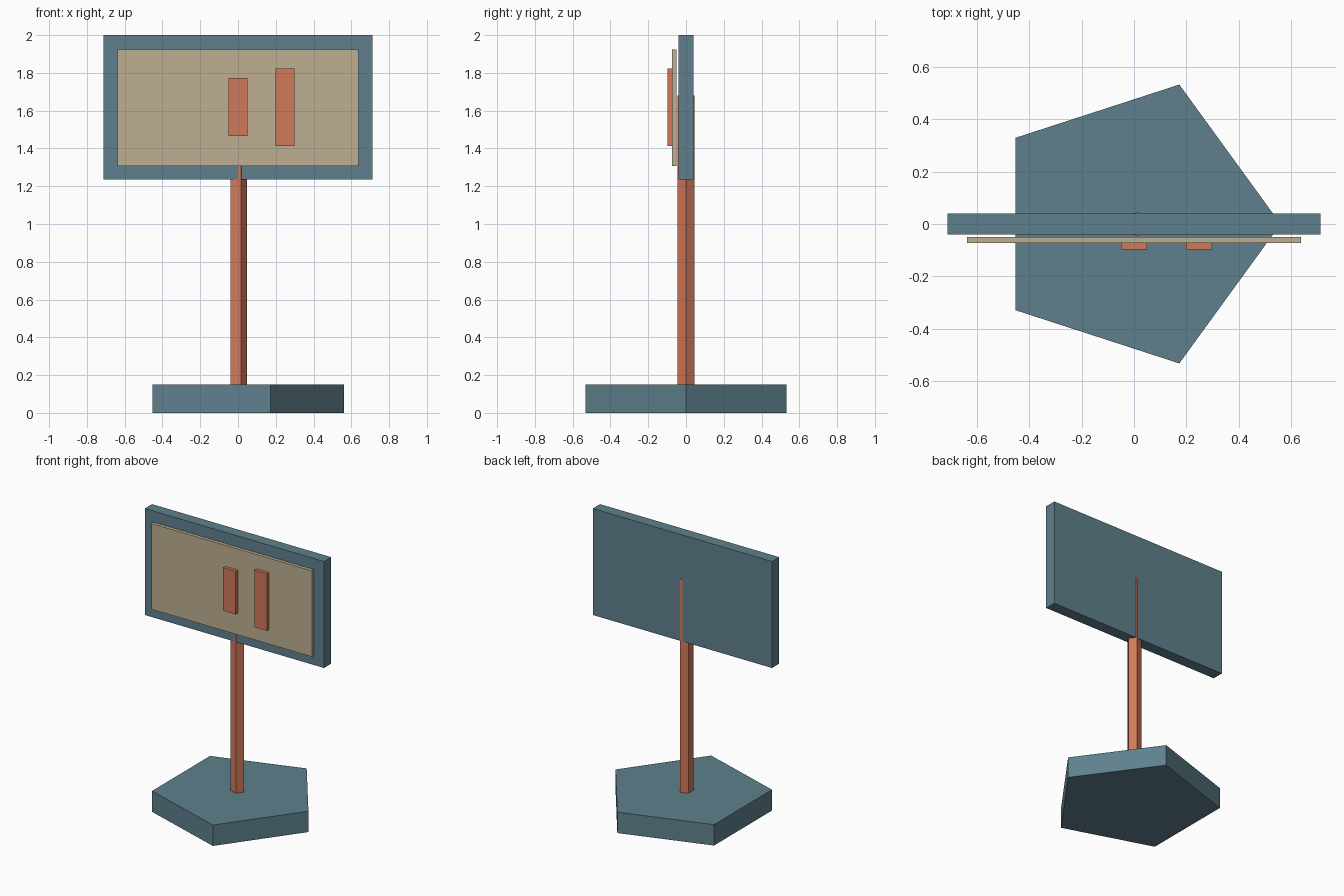
import bpy

cube = bpy.data.objects.get("Cube")
if cube:
    bpy.data.objects.remove(cube, do_unlink=True)


def material(name, rgb):
    mat = bpy.data.materials.new(name)
    mat.use_nodes = True
    mat.diffuse_color = (*rgb, 1)
    mat.node_tree.nodes["Principled BSDF"].inputs["Base Color"].default_value = (*rgb, 1)
    return mat


teal = material("slate teal", (0.115, 0.217, 0.27))
orange = material("terracotta", (0.64, 0.19, 0.1))
beige = material("sand", (0.51, 0.43, 0.29))


def finish(name, mat):
    obj = bpy.context.object
    obj.name = name
    obj.data.materials.append(mat)
    return obj


def box(name, mat, x, y, z):
    """Box spanning the given (low, high) ranges."""
    spans = (x, y, z)
    bpy.ops.mesh.primitive_cube_add(size=1, location=[(a + b) / 2 for a, b in spans])
    obj = finish(name, mat)
    obj.scale = [b - a for a, b in spans]
    bpy.ops.object.transform_apply(location=False, rotation=False, scale=True)
    return obj


def pentagon(name, mat, radius, low, high):
    """Five-sided prism with one corner pointing to +x."""
    bpy.ops.mesh.primitive_cylinder_add(
        vertices=5, radius=radius, depth=high - low, location=(0, 0, (low + high) / 2))
    obj = finish(name, mat)
    obj.rotation_euler.z = -1.5707963  # first corner starts on +y
    bpy.ops.object.transform_apply(location=False, rotation=True, scale=False)
    return obj


# Stand: the post runs up through the board and just breaks its surfaces
pentagon("base", teal, 0.56, 0, 0.15)
pentagon("post", orange, 0.048, 0.15, 1.68)

# Sign
box("board", teal, (-0.712, 0.712), (-0.041, 0.041), (1.235, 2))
box("front_panel", beige, (-0.638, 0.638), (-0.073, -0.049), (1.308, 1.925))

# Raised bars on the panel
box("centre_bar", orange, (-0.05, 0.05), (-0.098, -0.073), (1.465, 1.773))
box("left_bar", orange, (0.198, 0.298), (-0.098, -0.073), (1.413, 1.823))
